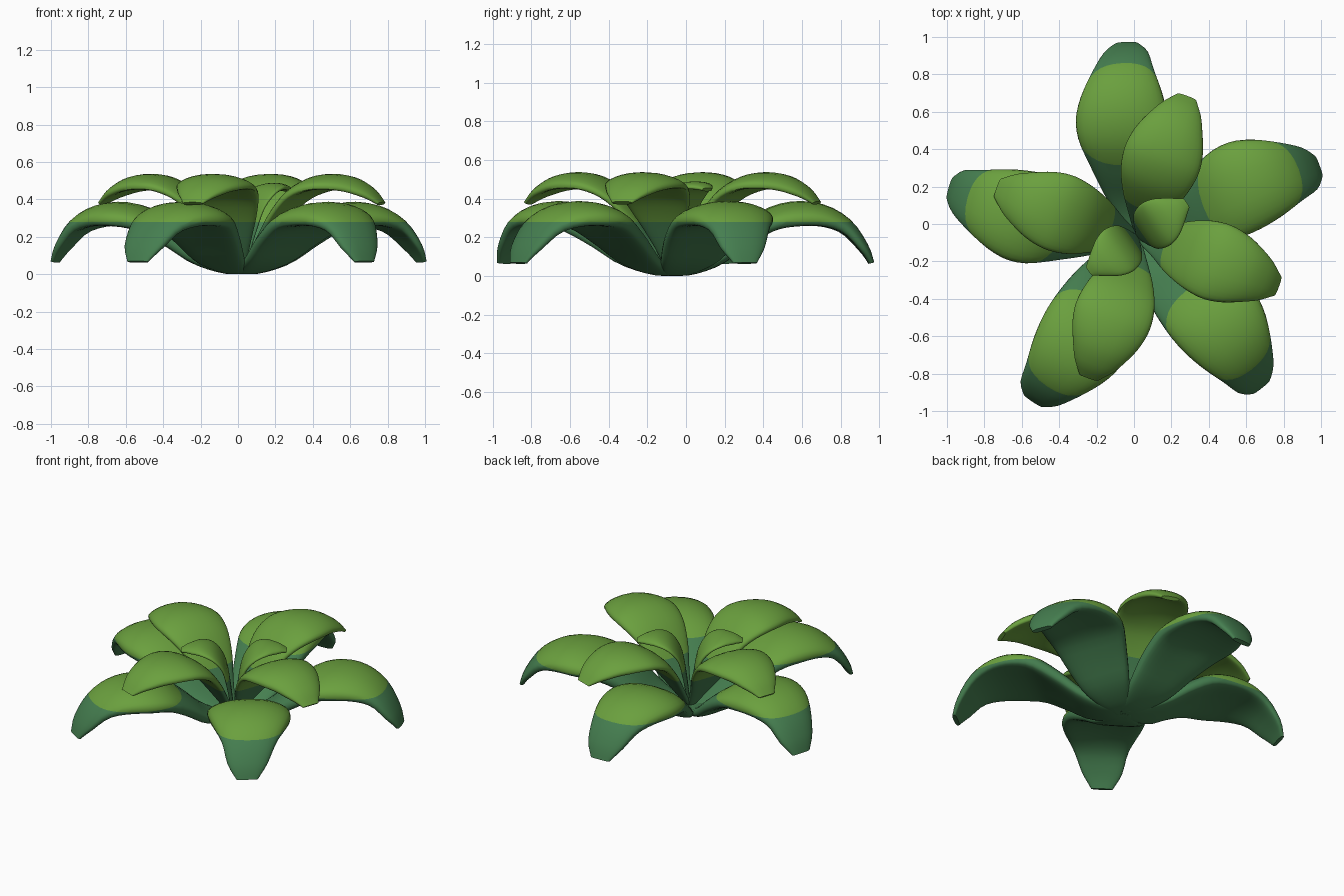
import bpy, bmesh, math
from mathutils import Vector

if "Cube" in bpy.data.objects:
    bpy.data.objects.remove(bpy.data.objects["Cube"])

CENTRE = Vector((0.02, -0.07, 0))
SPLIT = 0.28          # height where the dark green turns light


def material(name, col):
    m = bpy.data.materials.new(name)
    m.diffuse_color = (*col, 1)
    m.use_nodes = True
    m.node_tree.nodes["Principled BSDF"].inputs["Base Color"].default_value = m.diffuse_color
    return m


light = material("light_green", (0.145, 0.35, 0.048))
dark = material("dark_green", (0.06, 0.21, 0.08))


def catmull(rows, n):
    """Smoothly resample rows of numbers."""
    out = []
    last = len(rows) - 1
    for i in range(n + 1):
        u = i / n * last
        k = min(int(u), last - 1)
        t = u - k
        p = [rows[max(0, min(last, k + d))] for d in (-1, 0, 1, 2)]
        out.append([0.5 * (2 * b + (c - a) * t + (2 * a - 5 * b + 4 * c - d) * t * t
                           + (3 * b - a - 3 * c + d) * t ** 3)
                    for a, b, c, d in zip(*p)])
    return out


def soft(x, e):
    return math.copysign(abs(x) ** e, x)


def leaf(name, rows, angle, n=26, m=28):
    """Fleshy leaf. Rows: distance out, ridge height, sideways shift,
    half width, edge droop, thickness."""
    bm = bmesh.new()
    a = math.radians(angle)
    out, side = Vector((math.cos(a), math.sin(a), 0)), Vector((-math.sin(a), math.cos(a), 0))
    up = Vector((0, 0, 1))
    pts = catmull(rows, n)
    rings = []
    for i, (r, z, shift, half, droop, thick) in enumerate(pts):
        p, q = pts[max(0, i - 1)], pts[min(n, i + 1)]
        t = Vector((q[0] - p[0], q[1] - p[1])).normalized()
        nor = up * t.x - out * t.y
        ring = []
        for j in range(m):
            th = 2 * math.pi * j / m
            v = soft(math.cos(th), 0.75)
            d = thick / 2 * (soft(math.sin(th), 0.7) - 1) - droop * v * v
            ring.append(bm.verts.new(CENTRE + out * r + up * z + side * (shift + half * v) + nor * d))
        rings.append(ring)
    for g, h in zip(rings, rings[1:]):
        for j in range(m):
            k = (j + 1) % m
            bm.faces.new((g[j], h[j], h[k], g[k]))
    bm.faces.new(rings[0])
    bm.faces.new(rings[-1])
    bmesh.ops.recalc_face_normals(bm, faces=bm.faces[:])
    # cut at the colour line, then colour by height
    bmesh.ops.bisect_plane(bm, geom=bm.verts[:] + bm.edges[:] + bm.faces[:],
                           plane_co=(0, 0, SPLIT), plane_no=(0, 0, 1))
    for v in bm.verts:
        v.co.z = max(v.co.z, 0)
    for f in bm.faces:
        f.material_index = 0 if f.calc_center_median().z > SPLIT else 1
    me = bpy.data.meshes.new(name)
    bm.to_mesh(me)
    bm.free()
    me.materials.append(light)
    me.materials.append(dark)
    ob = bpy.data.objects.new(name, me)
    bpy.context.collection.objects.link(ob)
    bpy.context.view_layer.objects.active = ob
    bpy.ops.object.select_all(action='DESELECT')
    ob.select_set(True)
    bpy.ops.object.shade_smooth_by_angle(angle=math.radians(50))


OUTER = [(0.00, 0.025, 0.00, 0.05, 0.00, 0.03),
         (0.10, 0.055, 0.00, 0.10, 0.00, 0.05),
         (0.21, 0.125, 0.01, 0.16, 0.005, 0.08),
         (0.33, 0.235, 0.025, 0.205, 0.015, 0.10),
         (0.48, 0.345, 0.05, 0.242, 0.03, 0.115),
         (0.64, 0.387, 0.06, 0.245, 0.04, 0.12),
         (0.80, 0.365, 0.055, 0.215, 0.035, 0.105),
         (0.93, 0.285, 0.042, 0.165, 0.02, 0.08),
         (1.015, 0.16, 0.025, 0.12, 0.01, 0.055),
         (1.045, 0.07, 0.02, 0.065, 0.00, 0.03)]
MIDDLE = [(0.01, 0.05, 0.00, 0.03, 0.00, 0.03),
          (0.09, 0.18, 0.01, 0.08, 0.00, 0.04),
          (0.18, 0.33, 0.015, 0.145, 0.01, 0.05),
          (0.28, 0.45, 0.02, 0.19, 0.02, 0.06),
          (0.40, 0.52, 0.02, 0.21, 0.03, 0.07),
          (0.52, 0.537, 0.02, 0.20, 0.035, 0.07),
          (0.64, 0.515, 0.02, 0.165, 0.03, 0.065),
          (0.74, 0.455, 0.015, 0.115, 0.015, 0.05),
          (0.80, 0.385, 0.01, 0.055, 0.00, 0.025)]
INNER = [(0.00, 0.06, 0, 0.03, 0.00, 0.02),
         (0.02, 0.22, 0, 0.08, 0.00, 0.025),
         (0.05, 0.36, 0, 0.12, 0.00, 0.03),
         (0.11, 0.45, 0, 0.135, 0.005, 0.035),
         (0.19, 0.487, 0, 0.115, 0.01, 0.035),
         (0.27, 0.48, 0, 0.07, 0.01, 0.03),
         (0.32, 0.455, 0, 0.03, 0.00, 0.02)]

# three whorls of leaves
for i in range(5):
    leaf(f"outer_leaf_{i + 1}", OUTER, 92.3 - 72 * i)
for i in range(4):
    leaf(f"middle_leaf_{i + 1}", MIDDLE, 70 - 90 * i)
for i in range(2):
    leaf(f"inner_leaf_{i + 1}", INNER, 35 + 180 * i)
